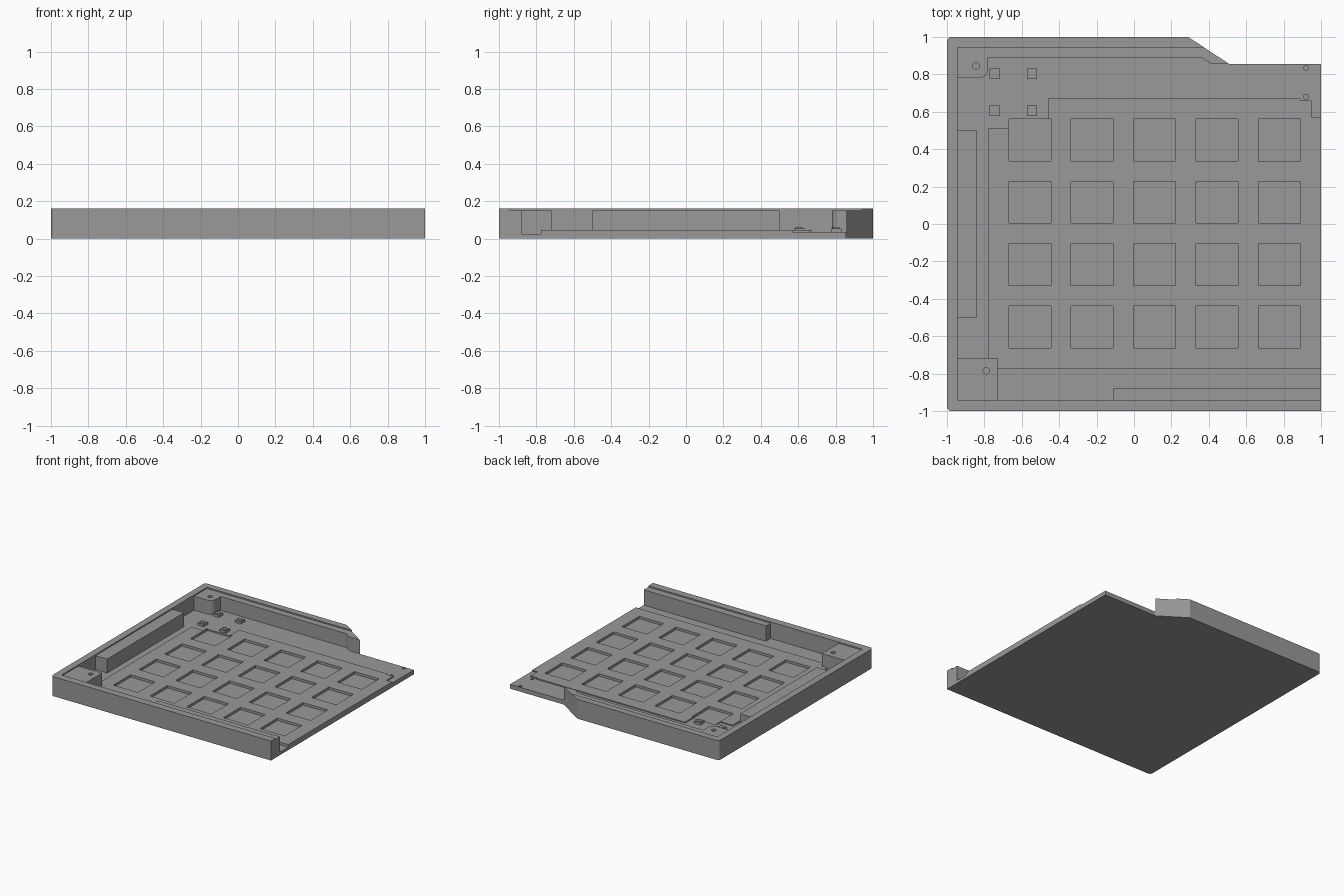
import bpy, bmesh, math

if "Cube" in bpy.data.objects:
    bpy.data.objects.remove(bpy.data.objects["Cube"])

grey = bpy.data.materials.new("plain_grey")
grey.diffuse_color = (0.32, 0.32, 0.32, 1)
grey.use_nodes = True
grey.node_tree.nodes["Principled BSDF"].inputs["Base Color"].default_value = grey.diffuse_color


def prisms(name, outlines, z0, z1):
    """One object holding an upright prism for each 2D outline."""
    bm = bmesh.new()
    for pts in outlines:
        face = bm.faces.new([bm.verts.new((x, y, z0)) for x, y in pts])
        ext = bmesh.ops.extrude_face_region(bm, geom=[face])
        for v in ext["geom"]:
            if isinstance(v, bmesh.types.BMVert):
                v.co.z = z1
    bmesh.ops.recalc_face_normals(bm, faces=bm.faces)
    me = bpy.data.meshes.new(name)
    bm.to_mesh(me)
    bm.free()
    me.materials.append(grey)
    ob = bpy.data.objects.new(name, me)
    bpy.context.collection.objects.link(ob)
    return ob


def arc(cx, cy, r, a0, a1, n):
    return [(cx + r * math.cos(math.radians(a0 + (a1 - a0) * i / n)),
             cy + r * math.sin(math.radians(a0 + (a1 - a0) * i / n))) for i in range(n + 1)]


def circle(cx, cy, r, n=20):
    return arc(cx, cy, r, 0, 360, n)[:-1]


def square(cx, cy, s):
    h = s / 2
    return [(cx - h, cy - h), (cx + h, cy - h), (cx + h, cy + h), (cx - h, cy + h)]


def carve(body, name, outlines, depth_z):
    """Cut the outlines into the body down to the given height."""
    cutter = prisms(name, outlines, depth_z, 0.3)
    cutter.hide_render = True
    mod = body.modifiers.new(name, 'BOOLEAN')
    mod.operation, mod.solver, mod.object = 'DIFFERENCE', 'EXACT', cutter
    bpy.context.view_layer.objects.active = body
    bpy.ops.object.modifier_apply(modifier=name)
    bpy.data.objects.remove(cutter)


# Solid tray with two rounded corners and a notched back right corner
outline = ([(1, -1), (1, 0.855), (0.51, 0.855), (0.29, 1)]
           + arc(-0.975, 0.975, 0.025, 90, 180, 5)
           + arc(-0.975, -0.975, 0.025, 180, 270, 5))
tray = prisms("tray", [outline], 0, 0.16)

# Shallow lip inside the rim
carve(tray, "lip_cut", [[(-0.945, -0.94), (1.1, -0.94), (1.1, 0.945), (-0.945, 0.945)]], 0.15)

# Well, leaving the corner posts, side block and ledges standing
left_side = [(-0.945, -0.72), (-0.945, -0.5), (-0.84, -0.5), (-0.84, 0.5),
             (-0.945, 0.5), (-0.945, 0.78)]
back_side = (arc(-0.83, 0.83, 0.05, 270, 360, 6)
             + [(-0.78, 0.89), (0.36, 0.89), (0.41, 0.857), (0.52, 0.857),
                (0.52, 0.9), (1.1, 0.9)])
front_side = [(1.1, -0.88), (-0.11, -0.88), (-0.11, -0.94), (-0.73, -0.94)]
carve(tray, "well_cut", [left_side + back_side + front_side + [(-0.73, -0.72)]], 0.045)

# Lower floor around the raised key plate
plate_edge = [(1.1, 0.57), (0.95, 0.57), (0.95, 0.66), (0.89, 0.66), (0.89, 0.67),
              (-0.46, 0.67), (-0.46, 0.56), (-0.67, 0.56), (-0.67, 0.51),
              (-0.78, 0.51), (-0.78, -0.72)]
carve(tray, "floor_cut", [left_side + back_side + plate_edge], 0.036)

# Front groove
carve(tray, "groove_cut", [front_side + [(-0.73, -0.775), (1.1, -0.775)]], 0.024)

# Grid of square key pockets
carve(tray, "pocket_cut", [square(-0.557 + 0.3335 * i, 0.45 - 0.3335 * j, 0.224)
                           for i in range(5) for j in range(4)], 0.025)

# Screw holes in the posts and pin holes in the floor
carve(tray, "screw_cut", [circle(-0.845, 0.845, 0.018), circle(-0.79, -0.785, 0.017)], 0.06)
carve(tray, "pin_cut", [circle(0.92, 0.835, 0.013), circle(0.92, 0.68, 0.013)], 0.012)

# Four small push buttons
spots = [(x, y) for x in (-0.745, -0.545) for y in (0.605, 0.803)]
prisms("button_bases", [square(x, y, 0.055) for x, y in spots], 0.034, 0.055)
prisms("button_caps", [circle(x, y, 0.019) for x, y in spots], 0.05, 0.06)
